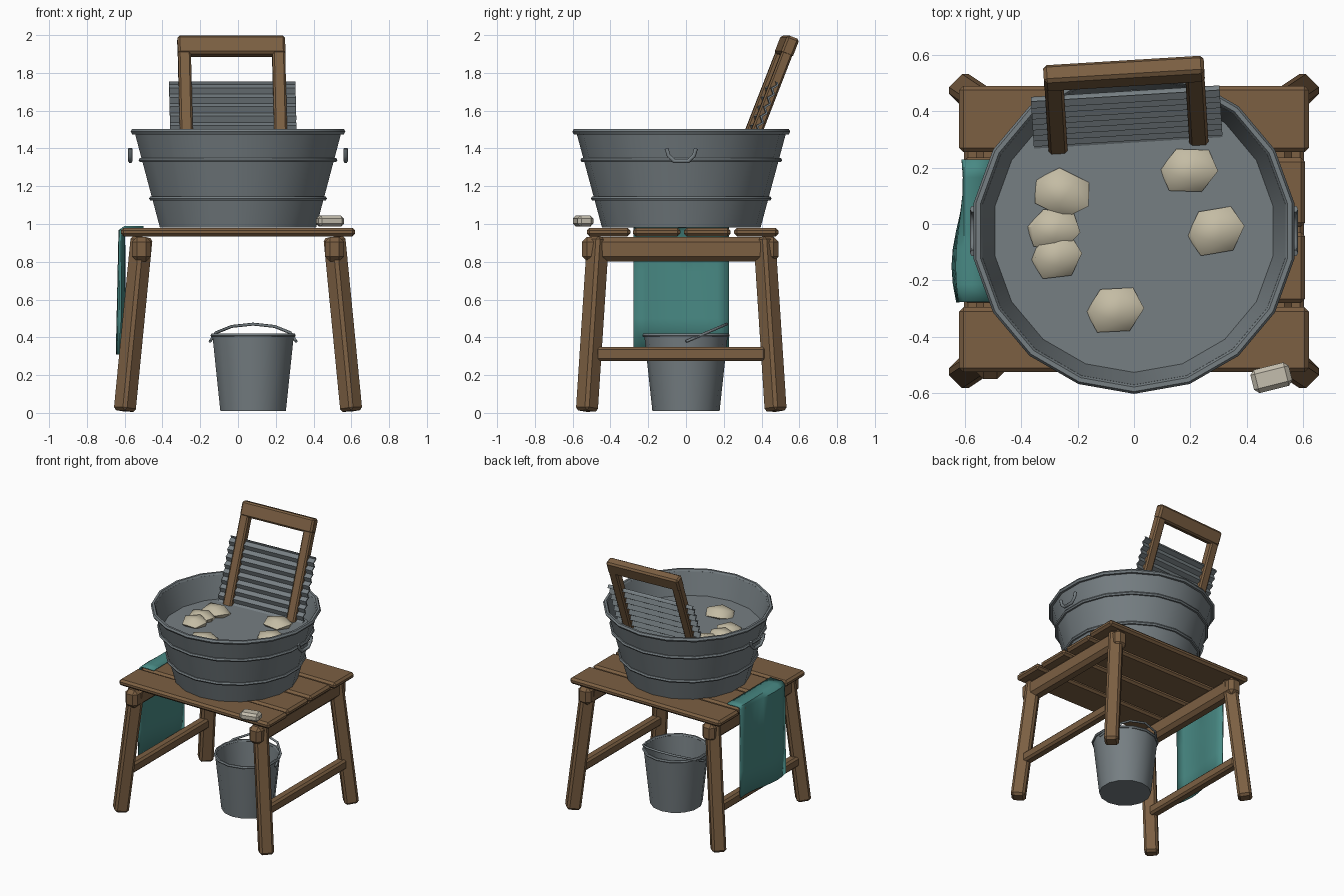
import bpy, bmesh, math
from mathutils import Vector, Matrix

if "Cube" in bpy.data.objects:
    bpy.data.objects.remove(bpy.data.objects["Cube"])

def material(name, rgb):
    m = bpy.data.materials.new(name)
    m.diffuse_color = (*rgb, 1)
    m.use_nodes = True
    m.node_tree.nodes["Principled BSDF"].inputs["Base Color"].default_value = m.diffuse_color
    return m

WOOD = material("brown wood", (0.20, 0.115, 0.055))
METAL = material("grey metal", (0.18, 0.21, 0.225))
CLOTH = material("cream cloth", (0.55, 0.50, 0.37))
SOAP = material("pale soap", (0.55, 0.51, 0.42))
TEAL = material("teal towel", (0.065, 0.25, 0.23))

def finish(name, bm, mat, smooth=None):
    bmesh.ops.recalc_face_normals(bm, faces=bm.faces)
    me = bpy.data.meshes.new(name)
    bm.to_mesh(me)
    bm.free()
    me.materials.append(mat)
    ob = bpy.data.objects.new(name, me)
    bpy.context.collection.objects.link(ob)
    if smooth:
        bpy.ops.object.select_all(action='DESELECT')
        ob.select_set(True)
        bpy.context.view_layer.objects.active = ob
        bpy.ops.object.shade_smooth_by_angle(angle=math.radians(smooth))
    return ob

def box(name, matrix, size, bevel, mat=WOOD):
    bm = bmesh.new()
    bmesh.ops.create_cube(bm, size=1, matrix=Matrix.Diagonal((*size, 1)))
    bmesh.ops.bevel(bm, geom=bm.edges[:], offset=bevel, segments=1, affect='EDGES')
    bm.transform(matrix)
    return finish(name, bm, mat)

def beam(name, p, q, w, d, hint, bevel):
    p, q = Vector(p), Vector(q)
    z = (q - p).normalized()
    y = z.cross(Vector(hint)).normalized()
    x = y.cross(z)
    m = Matrix((x, y, z)).transposed().to_4x4()
    m.translation = (p + q) / 2
    return box(name, m, (w, d, (q - p).length), bevel)

def lathe(name, profile, n, centre, closed=False, mat=METAL):
    # revolve (radius, z) points, first vertex facing the front
    bm = bmesh.new()
    rings = []
    for r, z in profile:
        if r == 0:
            rings.append([bm.verts.new((centre[0], centre[1], z))] * n)
            continue
        rings.append([bm.verts.new((centre[0] + r * math.sin(2 * math.pi * i / n),
                                    centre[1] - r * math.cos(2 * math.pi * i / n), z)) for i in range(n)])
    pairs = list(zip(rings, rings[1:]))
    if closed:
        pairs.append((rings[-1], rings[0]))
    for a, b in pairs:
        for i in range(n):
            j = (i + 1) % n
            bm.faces.new(list(dict.fromkeys((a[i], a[j], b[j], b[i]))))
    return finish(name, bm, mat, 35)

def ring(name, R, z, r, n, centre):
    prof = [(R + r * math.cos(k * math.pi / 3), z + r * math.sin(k * math.pi / 3)) for k in range(6)]
    return lathe(name, prof, n, centre, closed=True)

def wire(name, pts, r):
    cu = bpy.data.curves.new(name, 'CURVE')
    cu.dimensions = '3D'
    cu.bevel_depth = r
    cu.bevel_resolution = 1
    cu.use_fill_caps = True
    sp = cu.splines.new('POLY')
    sp.points.add(len(pts) - 1)
    for s, p in zip(sp.points, pts):
        s.co = (*p, 1)
    ob = bpy.data.objects.new(name, cu)
    bpy.context.collection.objects.link(ob)
    cu.materials.append(METAL)
    bpy.ops.object.select_all(action='DESELECT')
    ob.select_set(True)
    bpy.context.view_layer.objects.active = ob
    bpy.ops.object.convert(target='MESH')

CY = -0.025

# table top planks
for i, (y0, y1, hx) in enumerate([(-0.525, -0.295, 0.62), (-0.28, -0.03, 0.607),
                                  (-0.01, 0.235, 0.607), (0.255, 0.49, 0.62)]):
    box(f"plank_{i + 1}", Matrix.Translation((0, (y0 + y1) / 2, 0.957)), (2 * hx, y1 - y0, 0.046), 0.015)

# legs, cross beams and lower stretchers
for sx, side in ((-1, "left"), (1, "right")):
    for sy, end in ((-1, "front"), (1, "back")):
        beam(f"{end}_{side}_leg", (sx * 0.6, CY + sy * 0.5, 0.01), (sx * 0.51, CY + sy * 0.44, 0.93),
             0.098, 0.098, (sx, sy, 0), 0.016)
    beam(f"{side}_cross_beam", (sx * 0.51, -0.55, 0.867), (sx * 0.51, 0.49, 0.867), 0.1, 0.13, (1, 0, 0), 0.026)
    beam(f"{side}_stretcher", (sx * 0.568, -0.48, 0.312), (sx * 0.568, 0.425, 0.312), 0.07, 0.075, (1, 0, 0), 0.014)

# wash tub with rim, bands, water and ear handles
tub = (0, CY)
lathe("tub", [(0, 0.982), (0.42, 0.982), (0.557, 1.49), (0.545, 1.49), (0.41, 1.0), (0, 1.0)], 18, tub)
ring("tub_rim", 0.561, 1.489, 0.016, 18, tub)
ring("tub_lower_band", 0.466, 1.135, 0.012, 18, tub)
ring("tub_upper_band", 0.522, 1.338, 0.012, 18, tub)
lathe("tub_water", [(0, 1.33), (0.506, 1.33), (0.503, 1.32), (0, 1.32)], 18, tub)
for sx, side in ((-1, "left"), (1, "right")):
    wire(f"tub_{side}_handle", [(sx * 0.57, CY + y, z) for y, z in
         ((-0.078, 1.4), (-0.067, 1.362), (-0.038, 1.333), (0.038, 1.333), (0.067, 1.362), (0.078, 1.4))], 0.012)

# laundry lumps floating in the water
for i, (x, y, sx, sy, rot) in enumerate([
        (-0.255, 0.11, 0.115, 0.088, -15), (-0.285, -0.02, 0.105, 0.078, 5), (-0.275, -0.115, 0.1, 0.085, 20),
        (0.195, 0.19, 0.113, 0.086, 10), (0.29, -0.025, 0.113, 0.09, 22), (-0.067, -0.305, 0.113, 0.088, 15)]):
    bm = bmesh.new()
    bmesh.ops.create_icosphere(bm, subdivisions=1, radius=1)
    bm.transform(Matrix.Translation((x, y, 1.34)) @ Matrix.Rotation(math.radians(rot), 4, 'Z')
                 @ Matrix.Diagonal((sx, sy, 0.052, 1)) @ Matrix.Rotation(math.radians(31.7), 4, 'X'))
    finish(f"laundry_{i + 1}", bm, CLOTH, 50)

# washboard: leaning frame and corrugated sheet
lean = (Matrix.Translation((-0.025, 0.362, 1.5)) @ Matrix.Rotation(math.radians(3.5), 4, 'Z')
        @ Matrix.Rotation(math.radians(-21.3), 4, 'X'))
for sx, side in ((-1, "left"), (1, "right")):
    box(f"washboard_{side}_post", lean @ Matrix.Translation((sx * 0.25, 0, 0)), (0.068, 0.06, 0.9), 0.01)
box("washboard_top_rail", lean @ Matrix.Translation((0, 0, 0.473)), (0.57, 0.068, 0.104), 0.012)
bm = bmesh.new()
rows, s0, s1 = 54, -0.45, 0.27
front, back = [], []
for k in range(rows + 1):
    s = s0 + (s1 - s0) * k / rows
    y = 0.011 * math.sin(2 * math.pi * k / 4)
    front.append([bm.verts.new((x, y - 0.006, s)) for x in (-0.335, 0.335)])
    back.append([bm.verts.new((x, y + 0.006, s)) for x in (-0.335, 0.335)])
loop = front + back[::-1]
for a, b in zip(loop, loop[1:] + loop[:1]):
    bm.faces.new((a[0], a[1], b[1], b[0]))
for k in range(rows):
    for e in (0, 1):
        bm.faces.new((front[k][e], front[k + 1][e], back[k + 1][e], back[k][e]))
bm.transform(lean)
finish("washboard_sheet", bm, METAL, 60)

# bucket under the table with tilted bail
pail = (0.08, 0.0)
lathe("bucket", [(0, 0.01), (0.178, 0.01), (0.221, 0.41), (0.211, 0.41), (0.168, 0.025), (0, 0.025)], 14, pail)
ring("bucket_rim", 0.221, 0.41, 0.011, 14, pail)
wire("bucket_bail", [(0.08 - 0.228 * math.cos(k * math.pi / 6), 0.215 * math.sin(k * math.pi / 6),
                      0.378 + 0.092 * math.sin(k * math.pi / 6)) for k in range(7)], 0.008)

# soap bar on the table corner
box("soap", Matrix.Translation((0.487, -0.545, 1.015)) @ Matrix.Rotation(math.radians(14), 4, 'Z'),
    (0.14, 0.085, 0.058), 0.016, SOAP)

# towel draped over the left edge
bm = bmesh.new()
cols = 8
grid = []
for x, z, t in [(-0.5, 0.984, 0), (-0.6, 0.984, 0), (-0.615, 0.965, 0.6), (-0.617, 0.75, 0.7),
                (-0.618, 0.5, 0.9), (-0.62, 0.31, 1)]:
    line = []
    for c in range(cols + 1):
        y = -0.277 + 0.505 * c / cols
        line.append(bm.verts.new((x - t * 0.022 * math.cos(2 * math.pi * (y + 0.15) / 0.6), y, z)))
    grid.append(line)
for a, b in zip(grid, grid[1:]):
    for c in range(cols):
        bm.faces.new((a[c], a[c + 1], b[c + 1], b[c]))
towel = finish("towel", bm, TEAL, 40)
sol = towel.modifiers.new("thickness", 'SOLIDIFY')
sol.thickness = 0.01
sol.offset = 0
